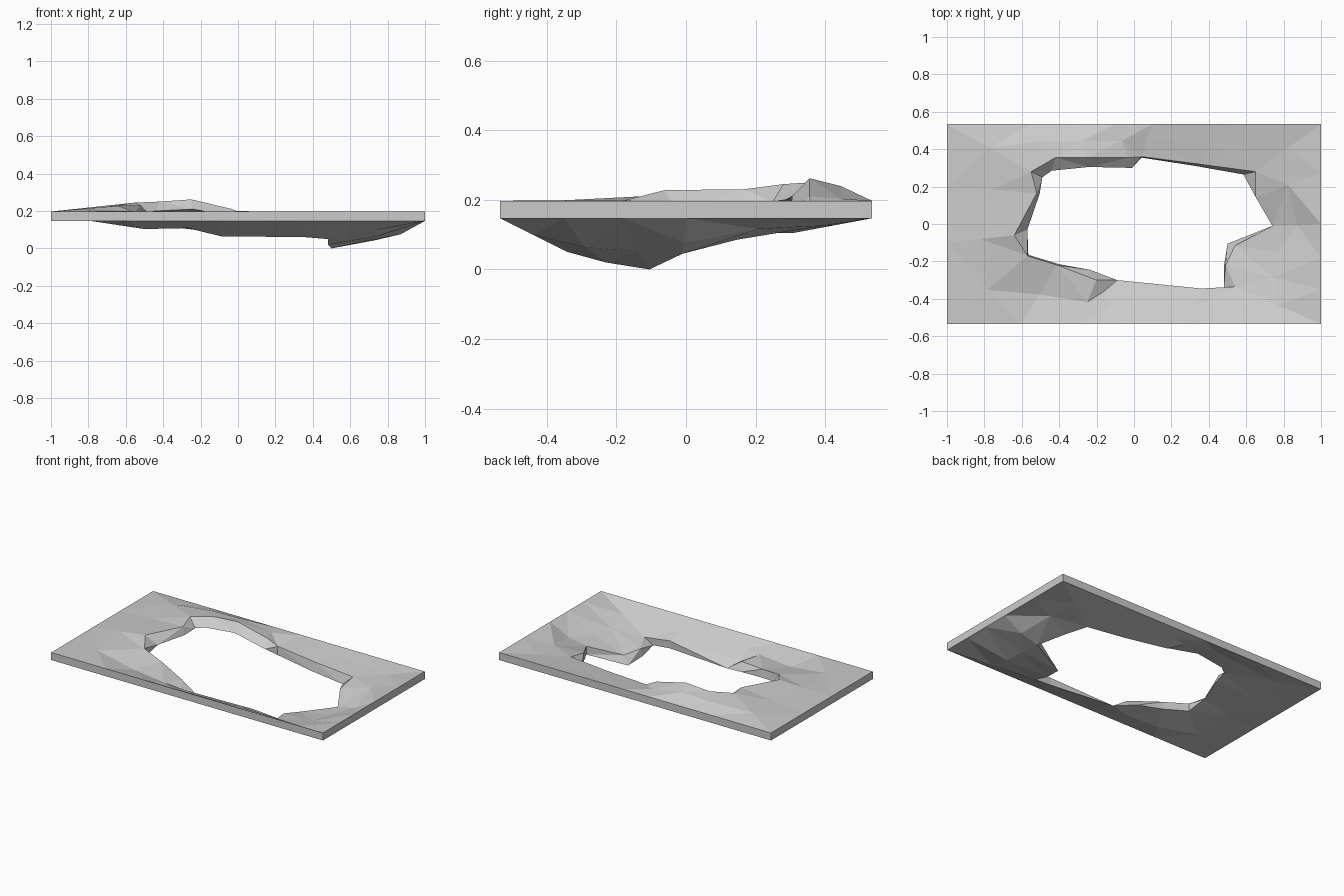
import bpy, bmesh

OUT_TOP, OUT_BOT = 0.197, 0.147

# Hole edge, counter-clockwise from the right: upper lip x, y, z and lower lip x, y, z
lip = [
    (0.74, -0.01, 0.10, 0.74, -0.01, 0.045), (0.65, 0.145, 0.14, 0.65, 0.145, 0.085),
    (0.65, 0.28, 0.165, 0.585, 0.265, 0.105), (0.35, 0.32, 0.165, 0.33, 0.31, 0.105),
    (0.04, 0.36, 0.175, 0.04, 0.355, 0.12), (-0.03, 0.355, 0.21, -0.01, 0.30, 0.165),
    (-0.25, 0.355, 0.262, -0.24, 0.305, 0.21), (-0.42, 0.355, 0.25, -0.44, 0.285, 0.20),
    (-0.55, 0.28, 0.245, -0.49, 0.25, 0.195), (-0.52, 0.165, 0.23, -0.505, 0.16, 0.18),
    (-0.64, -0.06, 0.228, -0.57, -0.03, 0.17), (-0.57, -0.17, 0.20, -0.565, -0.165, 0.145),
    (-0.41, -0.22, 0.175, -0.40, -0.215, 0.12), (-0.20, -0.30, 0.14, -0.235, -0.245, 0.10),
    (-0.16, -0.36, 0.11, -0.09, -0.30, 0.065), (0.36, -0.345, 0.11, 0.36, -0.345, 0.06),
    (0.54, -0.335, 0.09, 0.48, -0.34, 0.05), (0.49, -0.22, 0.07, 0.48, -0.23, 0.02),
    (0.54, -0.115, 0.055, 0.50, -0.105, 0.0),
]
# Matching points on the rectangular border
W, D = 1.0, 0.535
border = [(W, 0), (W, 0.27), (W, D), (0.5, D), (0.1, D), (-0.1, D), (-0.3, D), (-0.55, D),
          (-W, D), (-W, 0.2), (-W, -0.1), (-W, -D), (-0.6, -D), (-0.3, -D), (-0.1, -D),
          (0.3, -D), (W, -D), (W, -0.35), (W, -0.18)]
# Extra bend halfway between hole and border
bend = {0: -0.02, 6: 0.01, 7: 0.01, 12: -0.03, 13: -0.015, 17: -0.02, 18: -0.02}

bm = bmesh.new()


def rings(inner, rim_z):
    """Border, middle and hole rings of one skin."""
    outer = [bm.verts.new((x, y, rim_z)) for x, y in border]
    hole = [bm.verts.new(p) for p in inner]
    mid = []
    for i, (a, b) in enumerate(zip(outer, hole)):
        p = (a.co + b.co) / 2
        p.z += bend.get(i, 0)
        mid.append(bm.verts.new(p))
    return outer, mid, hole


def bridge(a, b):
    n = len(a)
    for i in range(n):
        j = (i + 1) % n
        bm.faces.new((a[i], a[j], b[j], b[i]))


# Upper skin, lower skin, outside edge and torn inside edge
top = rings([r[:3] for r in lip], OUT_TOP)
bottom = rings([r[3:] for r in lip], OUT_BOT)
for skin in (top, bottom):
    bridge(skin[0], skin[1])
    bridge(skin[1], skin[2])
bridge(top[0], bottom[0])
bridge(top[2], bottom[2])

bmesh.ops.triangulate(bm, faces=bm.faces[:])
bmesh.ops.recalc_face_normals(bm, faces=bm.faces[:])
mesh = bpy.data.meshes.new("broken_panel")
bm.to_mesh(mesh)
bm.free()
bpy.context.collection.objects.link(bpy.data.objects.new("broken_panel", mesh))
